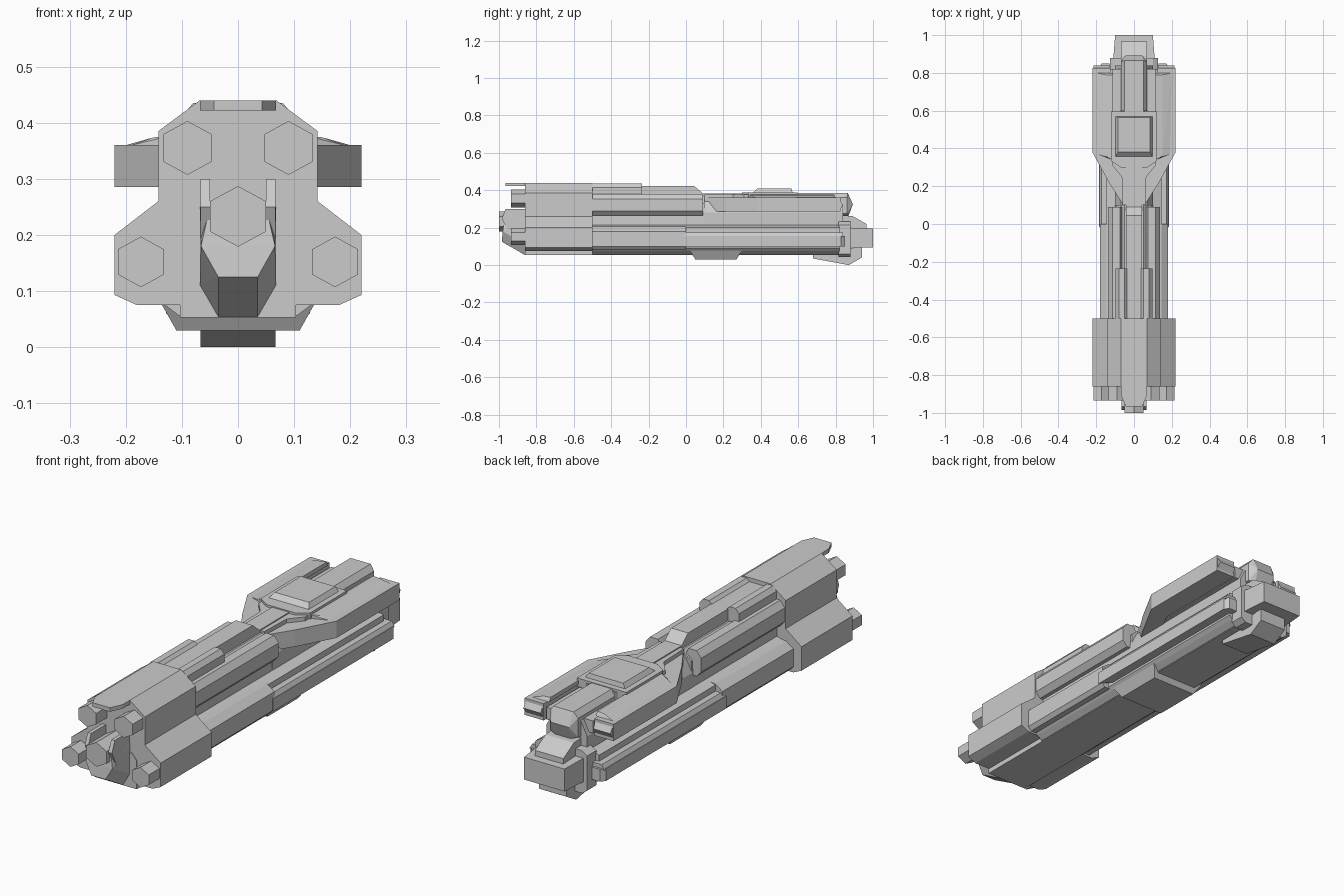
import bpy, bmesh, math

if "Cube" in bpy.data.objects:
    bpy.data.objects.remove(bpy.data.objects["Cube"])


def finish(name, bm):
    bmesh.ops.recalc_face_normals(bm, faces=bm.faces[:])
    me = bpy.data.meshes.new(name)
    bm.to_mesh(me)
    bm.free()
    ob = bpy.data.objects.new(name, me)
    bpy.context.collection.objects.link(ob)
    return ob


def mirror(ob):
    m = ob.modifiers.new("mirror", 'MIRROR')
    m.use_axis[0] = True
    return ob


def prism(name, pts, a, b, axis):
    """Extrude a closed outline from a to b along the given axis."""
    put = {'x': lambda p, t: (t, p[0], p[1]),
           'y': lambda p, t: (p[0], t, p[1]),
           'z': lambda p, t: (p[0], p[1], t)}[axis]
    bm = bmesh.new()
    lo = [bm.verts.new(put(p, a)) for p in pts]
    hi = [bm.verts.new(put(p, b)) for p in pts]
    bm.faces.new(lo)
    bm.faces.new(hi)
    n = len(pts)
    for i in range(n):
        bm.faces.new((lo[i], lo[(i + 1) % n], hi[(i + 1) % n], hi[i]))
    return finish(name, bm)


def sym(half):
    """Complete a right-hand outline with its left-hand reflection."""
    return half + [(-x, z) for x, z in reversed(half)]


def hull(name, rings):
    """Convex solid through right-hand points, reflected in x."""
    bm = bmesh.new()
    for x, y, z in rings:
        for s in (1, -1):
            bm.verts.new((s * x, y, z))
    r = bmesh.ops.convex_hull(bm, input=bm.verts[:])
    junk = list({g for g in r["geom_interior"] + r["geom_unused"]
                 if isinstance(g, bmesh.types.BMVert)})
    bmesh.ops.delete(bm, geom=junk, context='VERTS')
    bmesh.ops.dissolve_limit(bm, angle_limit=0.02, verts=bm.verts[:], edges=bm.edges[:])
    return finish(name, bm)


def hexagon(x, z, rx, rz):
    h = math.sqrt(3) / 2
    return [(x + rx * math.sin(math.radians(60 * i)) / h,
             z + rz * math.cos(math.radians(60 * i))) for i in range(6)]


# Rear housing
prism("rear_housing", sym([(.068, .44), (.142, .385), (.142, .26), (.22, .2), (.22, .093),
                           (.18, .075), (.1, .075)]), -.86, -.5, 'y')

# Engine nozzles
mirror(prism("upper_nozzle", hexagon(.09, .355, .044, .048), -.935, -.85, 'y'))
mirror(prism("lower_nozzle", hexagon(.173, .152, .041, .045), -.935, -.85, 'y'))
prism("central_nozzle", hexagon(0, .233, .05, .054), -1, -.85, 'y')

# Tail keel with its upswept underside, fins and top lip
hull("tail_keel", [(.068, -.86, .25), (.068, -.86, .11), (.035, -.86, .053),
                   (.05, -.97, .25), (.066, -.98, .18), (.035, -.985, .125)])
mirror(prism("tail_fin", [(-.86, .18), (-.95, .18), (-.985, .25), (-.965, .3), (-.86, .3)],
             .05, .067, 'x'))
prism("top_lip", sym([(.068, -.85), (.068, -.91), (.043, -.965)]), .422, .44, 'z')

# Main hull: low keel, wide lower body, narrow upper body
prism("keel", sym([(.08, .207), (.103, .18), (.103, .053)]), -.862, .85, 'y')
prism("lower_hull", sym([(.1, .215), (.145, .2), (.145, .09), (.13, .075), (.105, .056)]),
      -.5, .82, 'y')
prism("upper_hull", sym([(.05, .37), (.095, .33), (.1, .2)]), -.5, .1, 'y')
prism("forward_hull", sym([(.07, .34), (.1, .28), (.1, .2)]), .1, .84, 'y')

# Lower side pods and long rails
mirror(prism("side_pod", [(.12, .208), (.145, .205), (.18, .18), (.18, .1), (.165, .083), (.12, .083)],
             -.5, .0, 'y'))
mirror(prism("side_rail", [(.13, -.0), (.145, .03), (.186, -.02), (.186, .83), (.17, .85), (.13, .85)],
             .1, .155, 'z'))
mirror(prism("rail_cap", [(.12, .15), (.186, .15), (.172, .173), (.12, .173)], -.01, .84, 'y'))

# Upper side tubes and the short tubes on top
t = prism("upper_tube", [(.058, .345), (.075, .38), (.115, .38), (.138, .352), (.138, .29),
                         (.115, .265), (.058, .265)], -.5, .09, 'y')
mirror(t)
mirror(prism("top_tube", [(.035, .37), (.035, .42), (.05, .435), (.08, .435), (.097, .415), (.097, .37)],
             -.5, -.235, 'y'))

# Spine running forward into the deck
prism("spine", [(-.5, .3), (-.5, .422), (.045, .422), (.09, .383), (.4, .383), (.4, .3)],
      -.042, .042, 'x')

# Deck, raised panel and hatch
prism("deck", sym([(.07, .6), (.115, .56), (.115, .31), (.065, .25), (.06, .1)]), .3, .378, 'z')
prism("deck_panel", sym([(.122, .595), (.122, .335), (.07, .3)]), .35, .388, 'z')
hull("hatch", [(.1, .355, .385), (.1, .57, .385), (.085, .38, .408), (.085, .565, .408)])

# Forward deck nose
hull("deck_nose", [(.07, .58, .265), (.07, .58, .36), (.05, .58, .385),
                   (.07, .86, .275), (.07, .86, .36), (.05, .865, .385),
                   (.045, .892, .325), (.04, .87, .265)])
prism("deck_underlay", sym([(.115, .82), (.115, .3)]), .29, .345, 'z')

# Swept side wings with chamfered top edge and tip
bm_wing = prism("side_wing", [(.05, .09), (.13, .215), (.22, .38), (.22, .825), (.125, .825),
                              (.125, .37), (.06, .25)], .285, .36, 'z')
mirror(bm_wing)
hull_pts = [(.115, .34, .36), (.19, .37, .36), (.115, .8, .36), (.2, .8, .36),
            (.115, .34, .378), (.15, .36, .374), (.115, .79, .378), (.15, .79, .374)]
bm = bmesh.new()
for p in hull_pts:
    bm.verts.new(p)
bmesh.ops.convex_hull(bm, input=bm.verts[:])
mirror(finish("wing_crown", bm))
mirror(prism("wing_tip", [(.82, .29), (.84, .322), (.82, .355)], .13, .215, 'x'))

# Sloped bow, clamp and front block
prism("bow_wedge", [(.8, .1), (.8, .268), (.89, .262), (.965, .22), (.97, .1)], -.07, .07, 'x')
prism("bow_clamp", sym([(.1, .232), (.128, .215), (.128, .06), (.105, .042)]), .815, .88, 'y')
hull("front_block", [(.11, .87, .095), (.11, .87, .2), (.1, 1, .095), (.1, 1, .195)])

# Belly fairing and chin fin
hull("belly_fairing", [(.137, .02, .078), (.137, .3, .078), (.11, .05, .03), (.11, .27, .03)])
hull("chin_fin", [(.067, .68, .055), (.067, .68, .035), (.067, .87, .0), (.067, .94, .04), (.067, .94, .1)])
